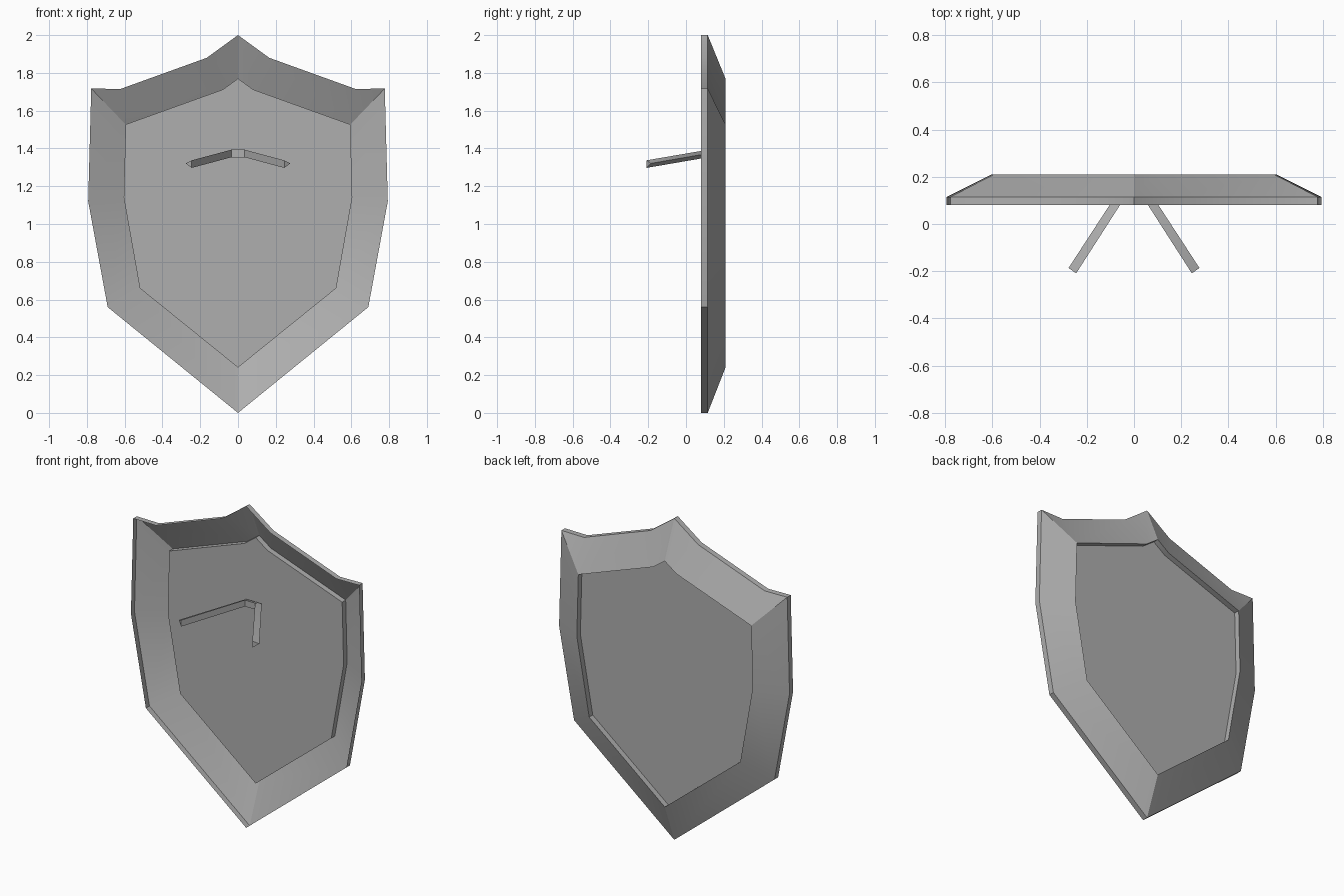
import bpy, bmesh, math

if "Cube" in bpy.data.objects:
    bpy.data.objects.remove(bpy.data.objects["Cube"])

# Right half outlines (x, z), tip to peak; the ear's two points share one inner corner
OUTER = [(0, 0), (0.69, 0.56), (0.793, 1.12), (0.777, 1.717), (0.622, 1.715), (0.165, 1.88), (0, 2.0)]
INNER = [(0, 0.24), (0.52, 0.66), (0.605, 1.14), (0.595, 1.527), (0.595, 1.527), (0.08, 1.712), (0, 1.77)]

steel = bpy.data.materials.new("dark_steel")
steel.diffuse_color = (0.43, 0.43, 0.43, 1)
steel.use_nodes = True
steel.node_tree.nodes["Principled BSDF"].inputs["Base Color"].default_value = steel.diffuse_color


def mirrored(half):
    return half + [(-x, z) for x, z in half[-2:0:-1]]


def ring(outline, y):
    return [(x, y, z) for x, z in outline]


def loft(name, rings, cap_start=False, cap_end=False):
    """Skin between rings of points, with optional end caps."""
    bm = bmesh.new()
    loops = [[bm.verts.new(p) for p in r] for r in rings]
    if cap_start:
        bm.faces.new(loops[0])
    if cap_end:
        bm.faces.new(loops[-1][::-1])
    n = len(loops[0])
    for a, b in zip(loops, loops[1:]):
        for i in range(n):
            j = (i + 1) % n
            bm.faces.new((a[j], a[i], b[i], b[j]))
    bmesh.ops.remove_doubles(bm, verts=bm.verts[:], dist=0.0005)
    bmesh.ops.dissolve_degenerate(bm, dist=0.0005, edges=bm.edges[:])
    bmesh.ops.recalc_face_normals(bm, faces=bm.faces[:])
    # The panel end of an open shell must face the back (+y)
    if cap_end and not cap_start:
        panel = max(bm.faces, key=lambda f: f.calc_area())
        if panel.normal.y < 0:
            bmesh.ops.reverse_faces(bm, faces=bm.faces[:])
    mesh = bpy.data.meshes.new(name)
    bm.to_mesh(mesh)
    bm.free()
    mesh.materials.append(steel)
    obj = bpy.data.objects.new(name, mesh)
    bpy.context.collection.objects.link(obj)
    bpy.ops.object.select_all(action='DESELECT')
    obj.select_set(True)
    bpy.context.view_layer.objects.active = obj
    bpy.ops.object.shade_smooth_by_angle(angle=math.radians(30))
    return obj


# Shield as one thin open shell: edge wall, sloped rim, step down, recessed panel
outer, inner = mirrored(OUTER), mirrored(INNER)
loft("shield_shell", [ring(outer, 0.08), ring(outer, 0.115), ring(inner, 0.209), ring(inner, 0.174)],
     cap_end=True)

# Bent handle strap: triangular section, flat side inward, ridge outward
flat_path = [(-0.245, -0.209), (-0.035, 0.118), (0.035, 0.118), (0.245, -0.209)]
ridge_path = [(-0.277, -0.186), (-0.054, 0.156), (0.054, 0.156), (0.277, -0.186)]
sections = []
for (fx, fy), (rx, ry) in zip(flat_path, ridge_path):
    z = 1.353 + 0.172 * fy
    sections.append([(fx, fy, z - 0.02), (fx, fy, z + 0.02), (rx, ry, 1.353 + 0.172 * ry)])
loft("handle", sections, cap_start=True, cap_end=True)
